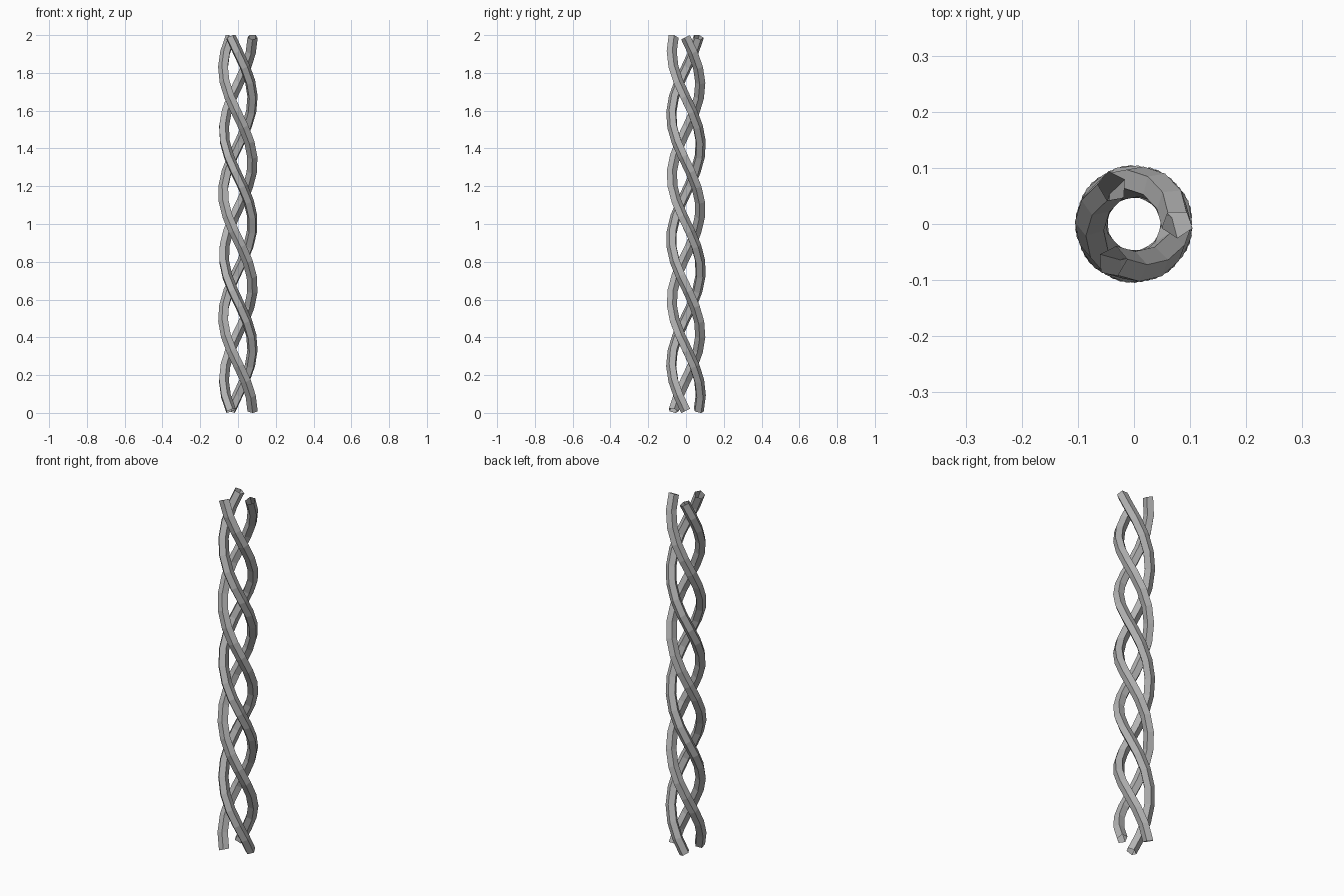
import bpy, bmesh
from math import radians, sin, cos, atan
from mathutils import Vector

old = bpy.data.objects.get("Cube")
if old:
    bpy.data.objects.remove(old, do_unlink=True)

STRANDS, SIDES, RINGS = 3, 5, 25
COIL, TUBE = 0.077, 0.0285          # coil radius, strand radius
LOW, HIGH = 0.0118, 1.9895          # centre line ends
SWEEP = radians(720)                # two full turns of each strand
PROFILE_TURN = radians(54)

grey = bpy.data.materials.new("plain grey")
grey.use_nodes = True
colour = (0.45, 0.45, 0.45, 1)
grey.diffuse_color = colour
grey.node_tree.nodes["Principled BSDF"].inputs["Base Color"].default_value = colour

lean = atan(COIL * SWEEP / (HIGH - LOW))


def ring_points(start, t):
    """Pentagon square to the helix, carried along it without twisting."""
    angle = start + SWEEP * t
    out = Vector((cos(angle), sin(angle), 0))
    around = Vector((-sin(angle), cos(angle), 0))
    side = around * cos(lean) + Vector((0, 0, sin(lean)))
    centre = out * COIL + Vector((0, 0, HIGH + (LOW - HIGH) * t))
    turn = PROFILE_TURN - SWEEP * t * cos(lean)
    for k in range(SIDES):
        a = turn + radians(360) * k / SIDES
        yield centre + (out * cos(a) + side * sin(a)) * TUBE


def make_strand(name, start):
    """Sweep the pentagon down the helix as a tube with open ends."""
    bm = bmesh.new()
    rings = [[bm.verts.new(p) for p in ring_points(start, i / RINGS)]
             for i in range(RINGS + 1)]
    for a, b in zip(rings, rings[1:]):
        for k in range(SIDES):
            n = (k + 1) % SIDES
            bm.faces.new((a[k], b[k], b[n], a[n]))
    mesh = bpy.data.meshes.new(name)
    bm.to_mesh(mesh)
    bm.free()
    mesh.materials.append(grey)
    bpy.context.collection.objects.link(bpy.data.objects.new(name, mesh))


# Three equal strands wound round a hollow core
for s in range(STRANDS):
    make_strand(f"twisted_strand_{s + 1}", radians(360) * s / STRANDS)
